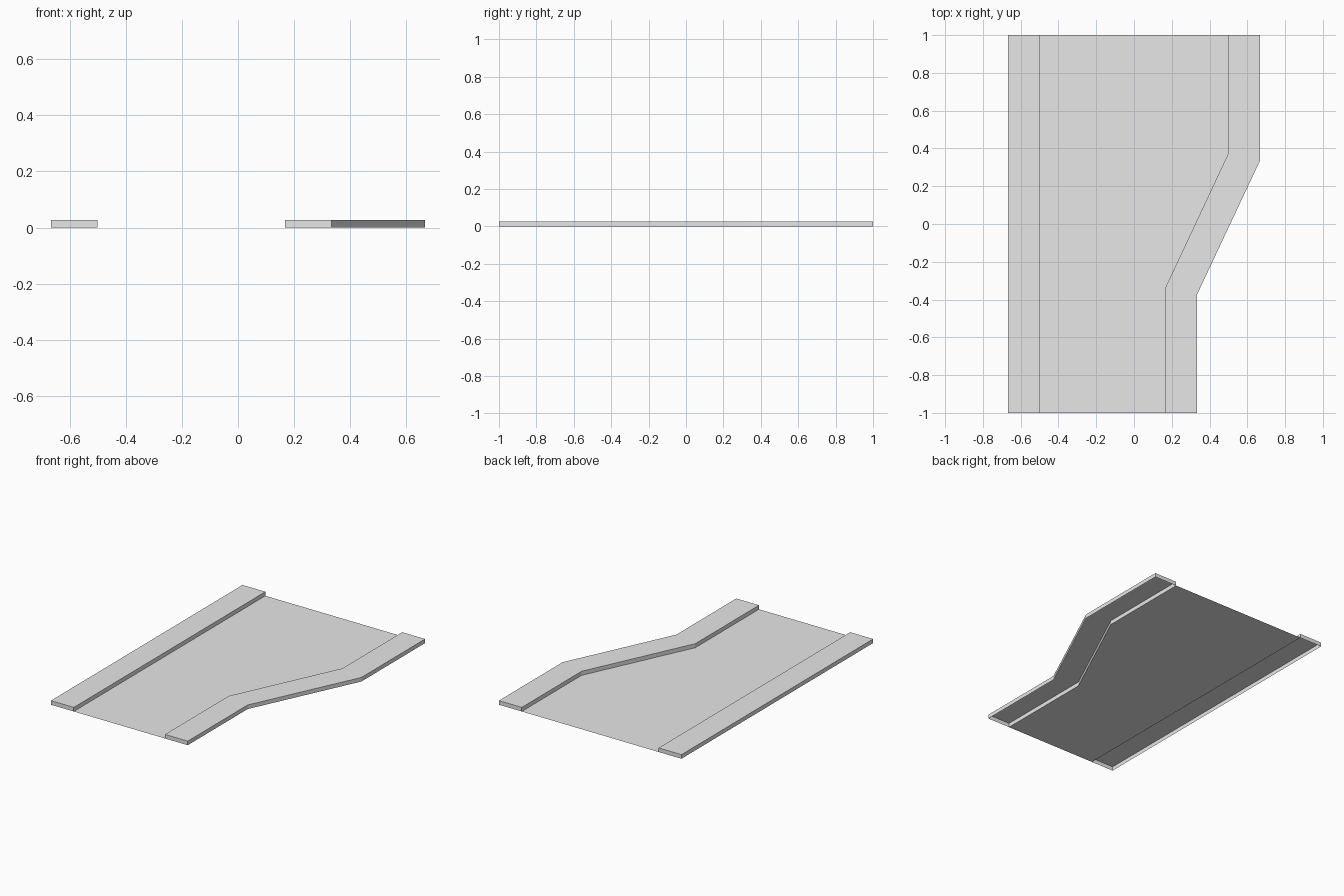
import bpy
import bmesh

cube = bpy.data.objects.get("Cube")
if cube:
    bpy.data.objects.remove(cube, do_unlink=True)

KERB_HEIGHT = 0.027

grey = bpy.data.materials.new("light_grey")
grey.use_nodes = True
grey.diffuse_color = (0.8, 0.8, 0.8, 1)
grey.node_tree.nodes["Principled BSDF"].inputs["Base Color"].default_value = (0.8, 0.8, 0.8, 1)


def make_object(name, bm):
    bm.normal_update()
    mesh = bpy.data.meshes.new(name)
    bm.to_mesh(mesh)
    bm.free()
    mesh.materials.append(grey)
    obj = bpy.data.objects.new(name, mesh)
    bpy.context.collection.objects.link(obj)
    return obj


def strip(bm, left_edge, right_edge, z):
    """Flat upward-facing strip between two edge lines running front to back."""
    a = [bm.verts.new((x, y, z)) for x, y in left_edge]
    b = [bm.verts.new((x, y, z)) for x, y in right_edge]
    for i in range(len(a) - 1):
        bm.faces.new((a[i], b[i], b[i + 1], a[i + 1]))
    return a, b


def make_kerb(name, left_edge, right_edge):
    """Raised strip with walls all round and an open underside."""
    bm = bmesh.new()
    a, b = strip(bm, left_edge, right_edge, KERB_HEIGHT)
    loop = b + a[::-1]
    low = [bm.verts.new((v.co.x, v.co.y, 0)) for v in loop]
    for i in range(len(loop)):
        j = (i + 1) % len(loop)
        bm.faces.new((low[i], low[j], loop[j], loop[i]))
    return make_object(name, bm)


# Edge lines from front to back
straight_outer = [(-0.667, -1), (-0.667, 1)]
straight_inner = [(-0.5, -1), (-0.5, 1)]
bent_inner = [(0.167, -1), (0.167, -0.335), (0.5, 0.375), (0.5, 1)]
bent_outer = [(0.333, -1), (0.333, -0.375), (0.667, 0.335), (0.667, 1)]

# Kerbs
make_kerb("straight_kerb", straight_outer, straight_inner)
make_kerb("bent_kerb", bent_inner, bent_outer)

# Road surface, a single flat sheet at ground level
bm = bmesh.new()
strip(bm, [(-0.5, y) for x, y in bent_inner], bent_inner, 0)
make_object("road_surface", bm)
